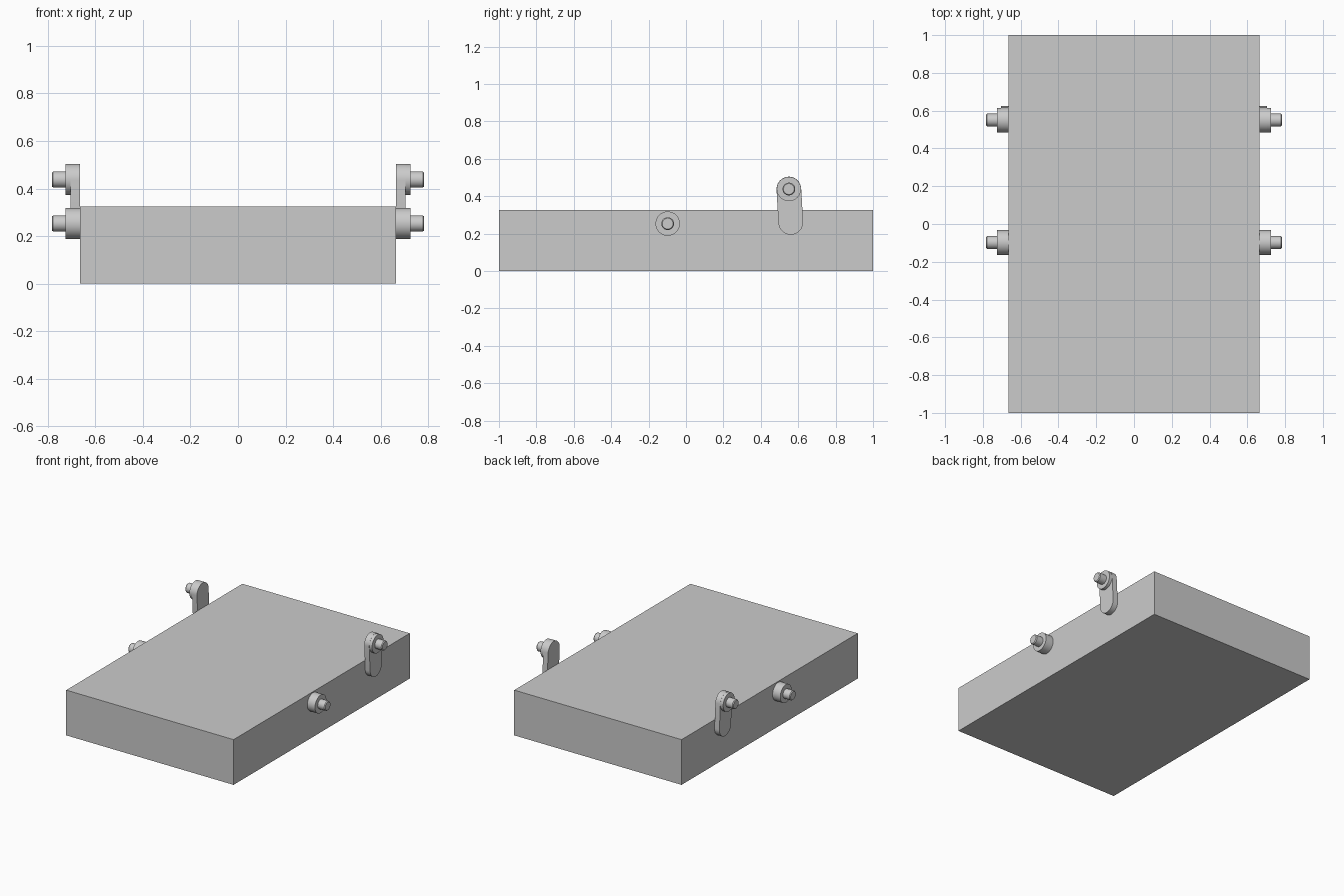
import bpy
import bmesh
from math import pi, cos, sin, atan2
from mathutils import Matrix

cube = bpy.data.objects.get("Cube")
if cube:
    bpy.data.objects.remove(cube, do_unlink=True)

# Plain grey for every part
grey = bpy.data.materials.new("plain grey")
grey.use_nodes = True
colour = (0.6, 0.6, 0.6, 1)
grey.diffuse_color = colour
grey.node_tree.nodes["Principled BSDF"].inputs["Base Color"].default_value = colour

HALF_X, HEIGHT = 0.665, 0.325
SEGMENTS = 40


def finish(name, bm, smooth=True):
    bmesh.ops.recalc_face_normals(bm, faces=bm.faces)
    mesh = bpy.data.meshes.new(name)
    bm.to_mesh(mesh)
    bm.free()
    mesh.materials.append(grey)
    obj = bpy.data.objects.new(name, mesh)
    bpy.context.collection.objects.link(obj)
    if smooth:
        bpy.ops.object.select_all(action="DESELECT")
        obj.select_set(True)
        bpy.context.view_layer.objects.active = obj
        bpy.ops.object.shade_smooth_by_angle(angle=pi / 6)
    return obj


def lathe(name, side, y, z, profile):
    """Turn a (distance outward, radius) profile about an axis along x."""
    bm = bmesh.new()
    rings = []
    for out, r in profile:
        rings.append([bm.verts.new((side * (HALF_X + out),
                                    y + r * cos(2 * pi * i / SEGMENTS),
                                    z + r * sin(2 * pi * i / SEGMENTS)))
                      for i in range(SEGMENTS)])
    for a, b in zip(rings, rings[1:]):
        for i in range(SEGMENTS):
            j = (i + 1) % SEGMENTS
            bm.faces.new((a[i], a[j], b[j], b[i]))
    bm.faces.new(rings[0])
    bm.faces.new(rings[-1])
    return finish(name, bm)


def link_plate(name, side, top, bottom, r, thickness):
    """Round-ended plate between two (y, z) centres."""
    bm = bmesh.new()
    start = atan2(top[1] - bottom[1], top[0] - bottom[0]) - pi / 2
    half = SEGMENTS // 2
    outline = []
    for (y, z), turn in ((top, 0), (bottom, pi)):
        for i in range(half + 1):
            a = start + turn + pi * i / half
            outline.append(bm.verts.new((side * HALF_X, y + r * cos(a), z + r * sin(a))))
    face = bm.faces.new(outline)
    extruded = bmesh.ops.extrude_face_region(bm, geom=[face], use_keep_orig=True)
    moved = [v for v in extruded["geom"] if isinstance(v, bmesh.types.BMVert)]
    bmesh.ops.translate(bm, verts=moved, vec=(side * thickness, 0, 0))
    return finish(name, bm)


# Main slab
bm = bmesh.new()
bmesh.ops.create_cube(bm, size=1, matrix=Matrix.Translation((0, 0, HEIGHT / 2))
                      @ Matrix.Diagonal((2 * HALF_X, 2, HEIGHT, 1)))
finish("slab", bm, smooth=False)

# Collar with a stepped pin
COLLAR = [(0, 0.065), (0.061, 0.065)]
PIN = [(0.055, 0.034), (0.112, 0.034), (0.118, 0.029)]

for side, label in ((1, "left"), (-1, "right")):
    for place, y, z in (("front", -0.098, 0.253), ("rear", 0.55, 0.438)):
        lathe(f"{place}_collar_{label}", side, y, z, COLLAR)
        lathe(f"{place}_pin_{label}", side, y, z, PIN)
    link_plate(f"rear_link_{label}", side, (0.55, 0.438), (0.56, 0.26), 0.066, 0.039)
